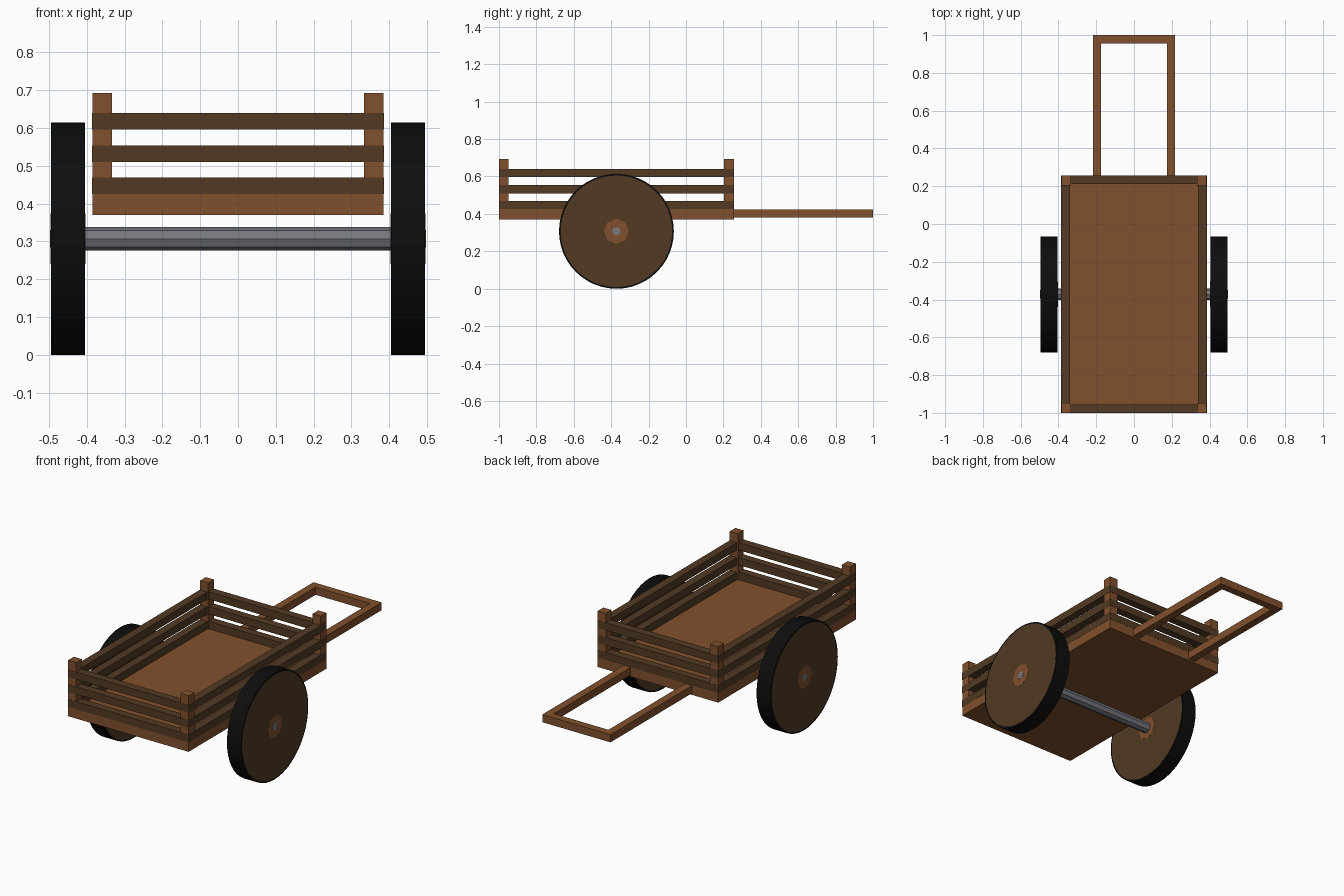
import bpy, math

if "Cube" in bpy.data.objects:
    bpy.data.objects.remove(bpy.data.objects["Cube"])


def material(name, rgb):
    m = bpy.data.materials.new(name)
    m.diffuse_color = (*rgb, 1)
    m.use_nodes = True
    m.node_tree.nodes["Principled BSDF"].inputs["Base Color"].default_value = m.diffuse_color
    return m


BROWN = material("warm wood", (0.22, 0.082, 0.026))
DARK = material("dark wood", (0.085, 0.042, 0.016))
BLACK = material("black tyre", (0.004, 0.004, 0.004))
GREY = material("grey metal", (0.18, 0.185, 0.21))


def box(name, x, y, z, mat):
    """Box from (min, max) ranges."""
    lo, hi = zip(x, y, z)
    bpy.ops.mesh.primitive_cube_add(size=1, location=[(a + b) / 2 for a, b in zip(lo, hi)])
    o = bpy.context.object
    o.name = name
    o.scale = [b - a for a, b in zip(lo, hi)]
    bpy.ops.object.transform_apply(location=False, rotation=False, scale=True)
    o.data.materials.append(mat)
    return o


def disc(name, x0, x1, r, sides, mat, smooth=False):
    """Cylinder along x, centred on the axle line."""
    bpy.ops.mesh.primitive_cylinder_add(
        vertices=sides, radius=r, depth=abs(x1 - x0),
        location=((x0 + x1) / 2, AXLE_Y, AXLE_Z), rotation=(0, math.pi / 2, 0))
    o = bpy.context.object
    o.name = name
    o.data.materials.append(mat)
    if smooth:
        bpy.ops.object.shade_smooth_by_angle(angle=math.radians(30))
    return o


W, Y0, Y1 = 0.385, -1.0, 0.256       # bed half width, front and back
POST, SLAT = 0.052, 0.045
AXLE_Y, AXLE_Z, R = -0.372, 0.307, 0.307
E = 0.001

# Bed floor
box("bed_floor", (-W, W), (Y0, Y1), (0.37, 0.425), BROWN)

# Corner posts
for sx in (-1, 1):
    for y in ((Y0, Y0 + POST), (Y1 - POST, Y1)):
        box("corner_post", sorted((sx * W, sx * (W - POST))), y, (0.425, 0.693), BROWN)

# Slatted sides, three rows
for z0 in (0.425, 0.51, 0.596):
    z = (z0, z0 + 0.0435)
    box("front_slat", (-W, W), (Y0 - E, Y0 + SLAT), z, DARK)
    box("back_slat", (-W, W), (Y1 - SLAT, Y1 + E), z, DARK)
    for sx in (-1, 1):
        box("side_slat", sorted((sx * (W + E), sx * (W - SLAT))), (Y0, Y1), z, DARK)

# Pull handle
for sx in (-1, 1):
    box("handle_rail", sorted((sx * 0.218, sx * 0.174)), (Y1, 1.0), (0.38, 0.424), BROWN)
box("handle_grip", (-0.174, 0.174), (0.956, 1.0), (0.38, 0.424), BROWN)

# Axle
disc("axle", -0.41, 0.41, 0.0305, 8, GREY)

# Wheels: tyre, wooden faces on both sides, hub plates, axle end cap
for sx in (-1, 1):
    disc("tyre", sx * 0.405, sx * 0.494, R, 48, BLACK, True)
    disc("wheel_board", sx * 0.404, sx * 0.495, 0.298, 48, DARK, True)
    disc("wheel_hub", sx * 0.403, sx * 0.496, 0.067, 8, BROWN)
    disc("axle_cap", sx * 0.49, sx * 0.497, 0.023, 8, GREY)
